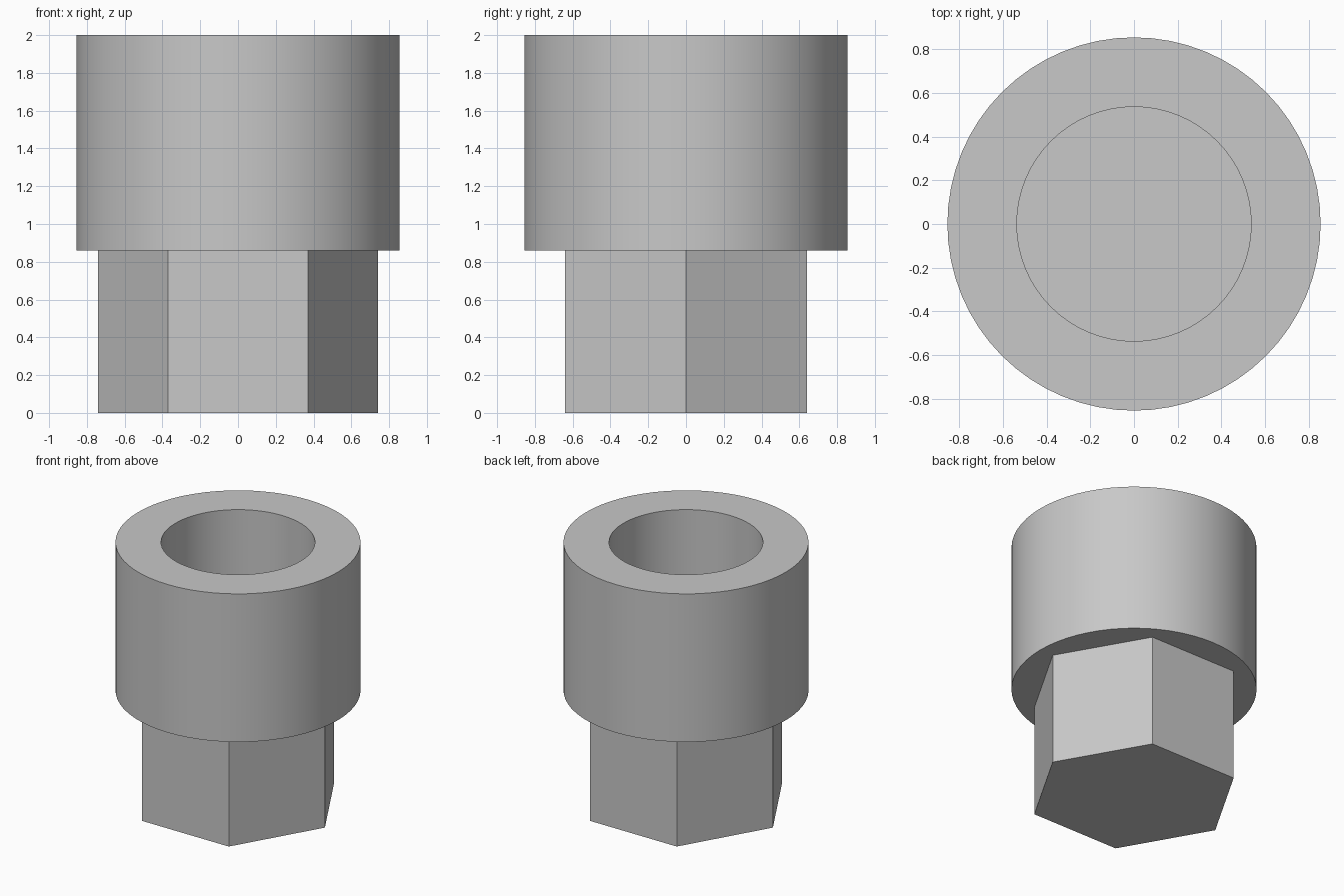
import bpy
import bmesh
from math import cos, sin, tau, radians

cube = bpy.data.objects.get("Cube")
if cube:
    bpy.data.objects.remove(cube, do_unlink=True)

HEIGHT, SHOULDER = 2.0, 0.86
OUTER_R, BORE_R, HEX_R = 0.855, 0.537, 0.74
SEGMENTS = 64

# Single grey metal
metal = bpy.data.materials.new("grey metal")
metal.use_nodes = True
grey = (0.58, 0.58, 0.58, 1)
metal.diffuse_color = grey
metal.node_tree.nodes["Principled BSDF"].inputs["Base Color"].default_value = grey

bm = bmesh.new()


def ring(radius, z, count):
    return [bm.verts.new((radius * cos(tau * i / count), radius * sin(tau * i / count), z))
            for i in range(count)]


def bridge(a, b):
    for i in range(len(a)):
        j = (i + 1) % len(a)
        bm.faces.new((a[i], a[j], b[j], b[i]))


# Sleeve: outer wall, flat rim, blind bore and its floor
outer_low = ring(OUTER_R, SHOULDER, SEGMENTS)
outer_top = ring(OUTER_R, HEIGHT, SEGMENTS)
bore_top = ring(BORE_R, HEIGHT, SEGMENTS)
bore_floor = ring(BORE_R, SHOULDER, SEGMENTS)
bridge(outer_low, outer_top)
bridge(outer_top, bore_top)
bridge(bore_top, bore_floor)
bm.faces.new(bore_floor)

# Hexagonal shank with a closed bottom
hex_top = ring(HEX_R, SHOULDER, 6)
hex_low = ring(HEX_R, 0, 6)
bridge(hex_low, hex_top)
bm.faces.new(hex_low)

# Shoulder between the round sleeve and the hexagon
edges = [bm.edges.get((loop[i - 1], loop[i]))
         for loop in (outer_low, hex_top) for i in range(len(loop))]
bmesh.ops.triangle_fill(bm, edges=edges, use_beauty=True, normal=(0, 0, -1))
bmesh.ops.recalc_face_normals(bm, faces=bm.faces)

mesh = bpy.data.meshes.new("hex_socket")
bm.to_mesh(mesh)
bm.free()
mesh.materials.append(metal)
socket = bpy.data.objects.new("hex_socket", mesh)
bpy.context.collection.objects.link(socket)

# Smooth round walls, sharp rims and flats
bpy.ops.object.select_all(action="DESELECT")
socket.select_set(True)
bpy.context.view_layer.objects.active = socket
bpy.ops.object.shade_smooth_by_angle(angle=radians(30))
